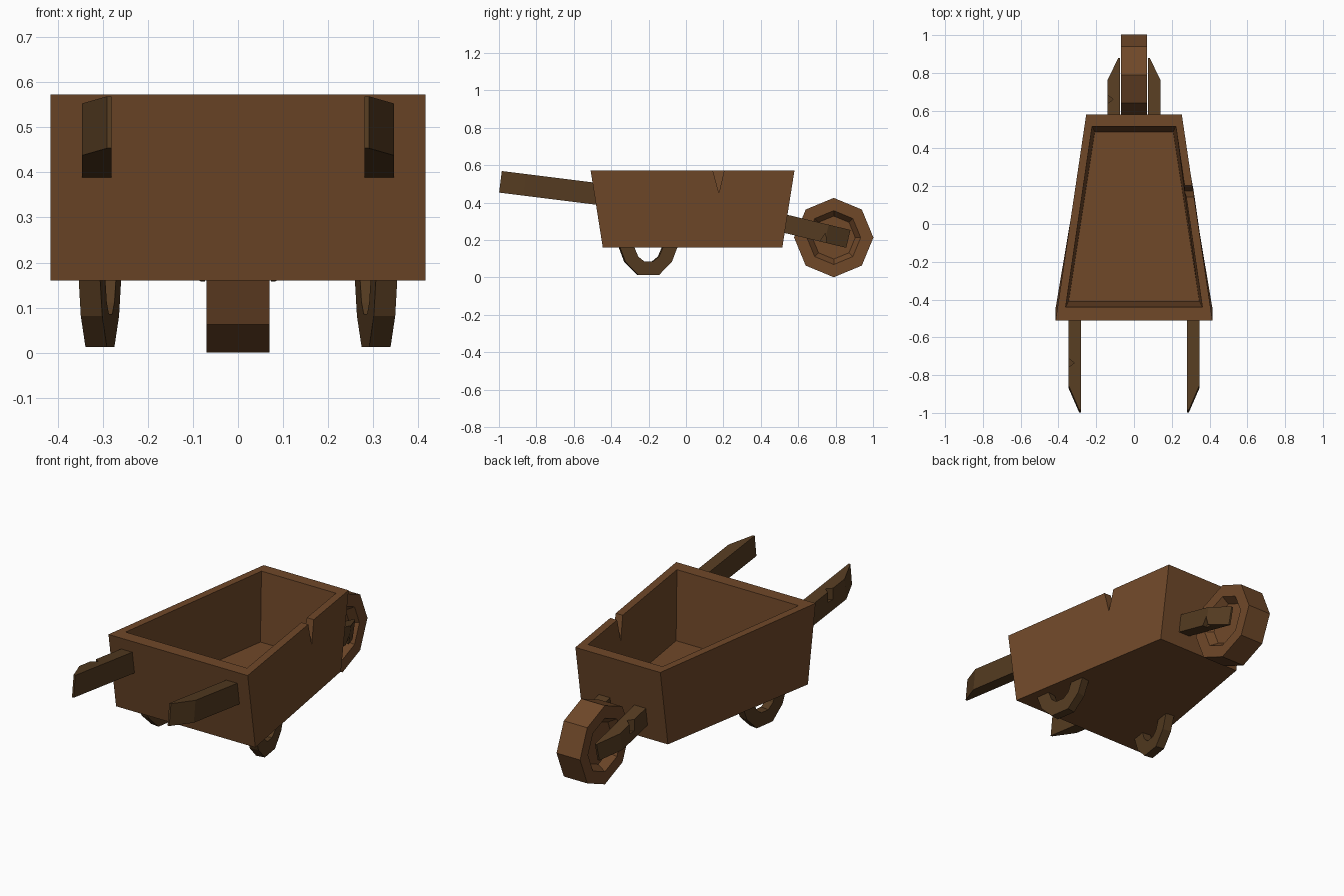
import bpy, bmesh, math
from mathutils import Matrix, Vector

if "Cube" in bpy.data.objects:
    bpy.data.objects.remove(bpy.data.objects["Cube"])


def material(name, rgb):
    m = bpy.data.materials.new(name)
    m.diffuse_color = (*rgb, 1)
    m.use_nodes = True
    m.node_tree.nodes["Principled BSDF"].inputs["Base Color"].default_value = m.diffuse_color
    return m


LIGHT = material("light_wood", (0.16, 0.065, 0.022))
DARK = material("dark_wood", (0.09, 0.044, 0.015))


def loft(name, loops, mat, matrix=Matrix()):
    """Skin a row of equal-sized point loops and cap both ends."""
    bm = bmesh.new()
    rings = [[bm.verts.new(matrix @ Vector(p)) for p in loop] for loop in loops]
    n = len(rings[0])
    for a, b in zip(rings, rings[1:]):
        for i in range(n):
            j = (i + 1) % n
            bm.faces.new((a[i], a[j], b[j], b[i]))
    bm.faces.new(rings[0][::-1])
    bm.faces.new(rings[-1])
    bmesh.ops.recalc_face_normals(bm, faces=bm.faces)
    me = bpy.data.meshes.new(name)
    bm.to_mesh(me)
    bm.free()
    me.materials.append(mat)
    ob = bpy.data.objects.new(name, me)
    bpy.context.collection.objects.link(ob)
    return ob


def cut(ob, loops, mat):
    """Carve a wedge out of a part, then discard the cutter."""
    cutter = loft("cutter", loops, mat)
    cutter.hide_render = True
    mod = ob.modifiers.new("notch", 'BOOLEAN')
    mod.operation = 'DIFFERENCE'
    mod.solver = 'EXACT'
    mod.object = cutter
    bpy.context.view_layer.objects.active = ob
    bpy.ops.object.modifier_apply(modifier=mod.name)
    bpy.data.objects.remove(cutter)


def rect(front_w, back_w, front_y, back_y, z):
    return [(-front_w, front_y, z), (front_w, front_y, z),
            (back_w, back_y, z), (-back_w, back_y, z)]


# Tray: outer shell, rim and inner shell in one loft
tray = loft("tray", [
    rect(0.415, 0.253, -0.445, 0.515, 0.16),
    rect(0.415, 0.253, -0.51, 0.58, 0.572),
    rect(0.362, 0.222, -0.44, 0.517, 0.572),
    rect(0.346, 0.208, -0.41, 0.488, 0.205)], LIGHT)
# V-shaped split in the right wall
cut(tray, [[(x, 0.139, 0.59), (x, 0.208, 0.59), (x, 0.176, 0.45)]
           for x in (0.15, 0.5)], LIGHT)


# Wheel: octagonal rim with a recess on each side
def octagon(r, x):
    return [(x, 0.79 + r * math.sin(i * math.pi / 4),
             0.213 + r * math.cos(i * math.pi / 4)) for i in range(8)]


loft("wheel", [octagon(r, x) for r, x in (
    (0.115, -0.03), (0.144, -0.07), (0.212, -0.07),
    (0.212, 0.07), (0.144, 0.07), (0.115, 0.03))], LIGHT)


def beam(name, side, x_in, x_out, tip, length, taper, height, pitch, heading):
    """Sloped plank with its outer tip corner chamfered; heading +1 points back."""
    outline = [(x_in, 0), (x_in + 0.01, 0), (x_out, -taper),
               (x_out, -length), (x_in, -length)]
    loops = [[(side * x, heading * y, z) for x, y in outline]
             for z in (-height / 2, height / 2)]
    m = Matrix.Translation((0, *tip)) @ Matrix.Rotation(math.radians(pitch), 4, 'X')
    return loft(name, loops, DARK, m)


# Leg profile (y, z): half of a ten-sided ring
outer = [(0.157, 0.19), (0.155, 0.16), (0.125, 0.082), (0.056, 0.013)]
inner = [(0.079, 0.19), (0.077, 0.16), (0.057, 0.112), (0.025, 0.086)]


def arch(pts):
    return [(-y, z) for y, z in pts] + [(y, z) for y, z in reversed(pts)]


leg_profile = arch(outer) + arch(inner)[::-1]

# Mirrored pairs: handles, wheel arms and legs
for side, label in ((-1, "left"), (1, "right")):
    handle = beam(label + "_handle", side, 0.28, 0.346, (-0.992, 0.511),
                  0.54, 0.13, 0.116, -7.1, -1)
    arm = beam(label + "_wheel_arm", side, 0.073, 0.14, (0.868, 0.206),
               0.372, 0.12, 0.098, -13.5, 1)
    turn = Matrix.Translation((side * 0.306, -0.203, 0)) @ \
        Matrix.Rotation(side * math.radians(8.6), 4, 'Z')
    loft(label + "_leg", [[(x, y, z) for y, z in leg_profile]
                          for x in (-0.024, 0.024)], DARK, turn)
    # Small chips in the planks
    if side < 0:
        for part, x, y, z in ((handle, -0.346, -0.735, 0.48),
                              (arm, -0.14, 0.66, 0.25)):
            cut(part, [[(x - 0.01, y - 0.03, h), (x - 0.01, y + 0.03, h),
                        (x + 0.03, y, h)] for h in (z, z + 0.2)], DARK)
    else:
        cut(arm, [[(x, 0.695, 0.16), (x, 0.755, 0.16), (x, 0.745, 0.235)]
                  for x in (0.115, 0.2)], DARK)
